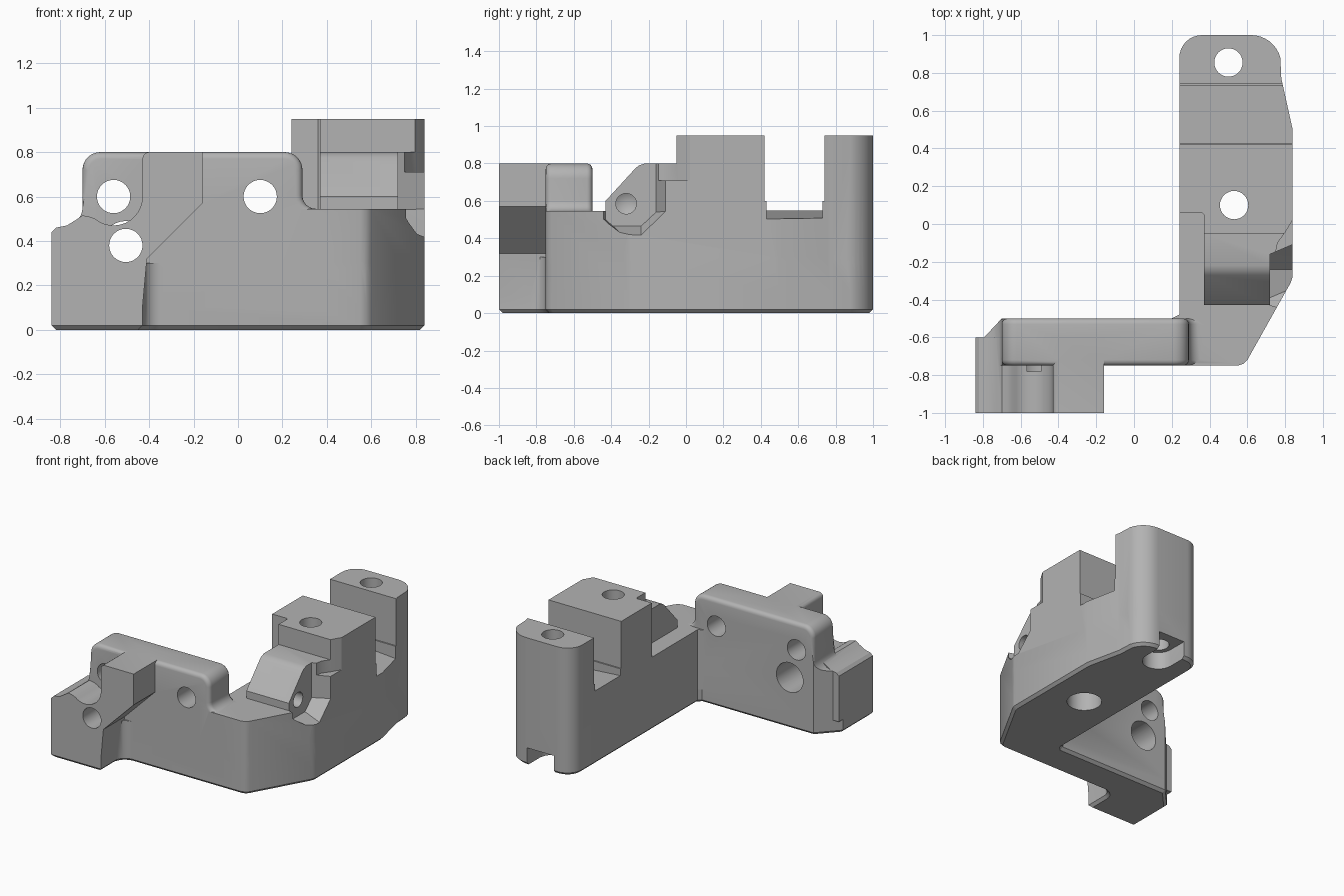
import bpy, bmesh
from math import sin, cos, radians

if "Cube" in bpy.data.objects:
    bpy.data.objects.remove(bpy.data.objects["Cube"], do_unlink=True)

grey = bpy.data.materials.new("plain grey")
grey.use_nodes = True
colour = (0.45, 0.45, 0.45, 1)
grey.diffuse_color = colour
grey.node_tree.nodes["Principled BSDF"].inputs["Base Color"].default_value = colour


def arc(cx, cy, r, start, end, n=8):
    angles = [radians(start + (end - start) * i / n) for i in range(n + 1)]
    return [(cx + r * cos(a), cy + r * sin(a)) for a in angles]


def place(axis, p, d):
    return {"x": (d, p[0], p[1]), "y": (p[0], d, p[1]), "z": (p[0], p[1], d)}[axis]


def finish(name, bm):
    bmesh.ops.recalc_face_normals(bm, faces=bm.faces)
    mesh = bpy.data.meshes.new(name)
    bm.to_mesh(mesh)
    bm.free()
    mesh.materials.append(grey)
    ob = bpy.data.objects.new(name, mesh)
    bpy.context.collection.objects.link(ob)
    return ob


def prism(name, axis, pts, a, b, bevel=None, width=0.02, segments=1):
    """Extrude a 2D outline along an axis; bevel picks edges to soften."""
    bm = bmesh.new()
    low = [bm.verts.new(place(axis, p, a)) for p in pts]
    high = [bm.verts.new(place(axis, p, b)) for p in pts]
    bm.faces.new(low)
    bm.faces.new(high)
    for i in range(len(pts)):
        j = (i + 1) % len(pts)
        bm.faces.new((low[i], low[j], high[j], high[i]))
    bmesh.ops.recalc_face_normals(bm, faces=bm.faces)
    if bevel:
        edges = [e for e in bm.edges if bevel(e.verts[0].co, e.verts[1].co)]
        bmesh.ops.bevel(bm, geom=edges, offset=width, segments=segments,
                        profile=0.5, affect="EDGES", clamp_overlap=False)
    return finish(name, bm)


def hull(name, points):
    bm = bmesh.new()
    verts = [bm.verts.new(p) for p in points]
    bmesh.ops.convex_hull(bm, input=verts)
    return finish(name, bm)


def combine(target, other, operation):
    mod = target.modifiers.new("combine", "BOOLEAN")
    mod.operation = operation
    mod.solver = "EXACT"
    mod.object = other
    bpy.context.view_layer.update()
    graph = bpy.context.evaluated_depsgraph_get()
    mesh = bpy.data.meshes.new_from_object(target.evaluated_get(graph))
    target.modifiers.clear()
    target.data = mesh
    bpy.data.objects.remove(other, do_unlink=True)


def bore(target, axis, x, v, r, a, b):
    combine(target, prism("bore_cutter", axis, arc(x, v, r, 0, 348.75, 31), a, b),
            "DIFFERENCE")


# Foot: L-shaped outline with a chamfered bottom edge
arm_side = ([(0.55, -0.75), (0.58, -0.74), (0.60, -0.72), (0.83, -0.31), (0.84, -0.28),
             (0.84, 0.5), (0.78, 0.77)]
            + arc(0.62, 0.84, 0.16, 15, 90) + arc(0.36, 0.88, 0.12, 90, 180)
            + [(0.24, -0.48)])
foot_outline = ([(-0.84, -1), (-0.43, -1)] + arc(-0.35, -0.83, 0.08, 180, 90, 6)
                + arm_side + [(0.22, -0.5), (-0.70, -0.5), (-0.84, -0.65)])
body = prism("mount_body", "z", foot_outline, 0, 0.3,
             lambda a, b: a.z < 0.001 and b.z < 0.001)

# Arm: plan outline trimmed by its stepped side profile
arm = prism("arm", "z", [(0.2, -0.75)] + arm_side + [(0.2, -0.5)], 0.1, 1.0)
side_profile = [(-0.9, 0.05), (-0.9, 0.545), (-0.43, 0.545), (-0.43, 0.60), (-0.27, 0.775),
                (-0.25, 0.79), (-0.22, 0.80), (-0.05, 0.80), (-0.05, 0.95), (0.42, 0.95),
                (0.42, 0.60), (0.74, 0.60), (0.74, 0.95), (1.1, 0.95), (1.1, 0.05)]
combine(arm, prism("side_profile", "x", side_profile, 0, 1), "INTERSECT")

# Ledge along the inner side of the arm
ledge = [(0.1, -0.6), (0.37, -0.6), (0.37, 0.05), (0.36, 0.06), (0.1, 0.06)]
combine(arm, prism("ledge_cutter", "z", ledge, 0.545, 1.1), "DIFFERENCE")

# Sloping slot floor
floor = [(0.1, 0.56), (0.9, 0.50), (0.9, 0.7), (0.1, 0.7)]
combine(arm, prism("slot_cutter", "y", floor, 0.43, 0.73), "DIFFERENCE")

# Flared clearance around the side screw, and the trimmed corner above it
inner = [(-0.43, 0.9), (-0.43, 0.50), (-0.39, 0.465), (-0.24, 0.465), (-0.16, 0.54),
         (-0.16, 0.9)]
outer = [(-0.47, 0.9), (-0.47, 0.51), (-0.33, 0.41), (-0.24, 0.41), (-0.10, 0.545),
         (-0.10, 0.9)]
combine(arm, hull("clearance_cutter", [place("x", p, 0.72) for p in inner]
                  + [place("x", p, 0.86) for p in outer]), "DIFFERENCE")
corner = [(0.74, -0.2), (0.76, -0.10), (0.80, -0.045), (0.845, 0.03), (0.95, 0.03),
          (0.95, -0.2)]
combine(arm, prism("corner_cutter", "z", corner, 0.71, 1.1), "DIFFERENCE")
ring = arc(-0.32, 0.585, 0.055, 0, 345, 23)
combine(arm, hull("screw_cutter", [place("x", p, d) for p in ring for d in (0.62, 0.8)]
                  + [(0.59, -0.32, 0.585)]), "DIFFERENCE")
combine(body, arm, "UNION")

# Upright plate with rounded top, stepping down at its outer end
plate_profile = ([(-0.84, 0.1), (-0.84, 0.44), (-0.82, 0.46), (-0.77, 0.47)]
                 + arc(-0.78, 0.55, 0.08, -60, 0, 5)
                 + arc(-0.62, 0.72, 0.08, 180, 90) + arc(0.21, 0.72, 0.08, 90, 0)
                 + arc(0.35, 0.605, 0.06, 180, 270, 6) + [(0.35, 0.1)])
plate = prism("plate", "y", plate_profile, -0.75, -0.5,
              lambda a, b: min(a.z, b.z) > 0.545 and abs(a.y - b.y) < 0.001,
              0.03, 4)
combine(plate, prism("plate_corner_cutter", "z",
                     [(-0.896, -0.71), (-0.644, -0.44), (-1, -0.44)], 0, 1), "DIFFERENCE")
combine(body, plate, "UNION")

# Front block with a rounded groove and an overhanging lug
block_profile = ([(-0.84, 0.1), (-0.84, 0.44), (-0.82, 0.46), (-0.77, 0.47),
                  (-0.73, 0.495), (-0.70, 0.515), (-0.67, 0.51)]
                 + arc(-0.56, 0.60, 0.13, 230, 360, 12)
                 + arc(-0.40, 0.77, 0.03, 180, 90, 4)
                 + [(-0.16, 0.80), (-0.16, 0.57), (-0.41, 0.32), (-0.43, 0.1)])
combine(body, prism("front_block", "y", block_profile, -1, -0.6), "UNION")

# Through holes in the plate, one with a counterbore behind
for x, z in ((-0.56, 0.60), (-0.505, 0.38), (0.10, 0.60)):
    bore(body, "y", x, z, 0.075, -1.2, -0.4)
bore(body, "y", -0.505, 0.38, 0.11, -0.78, -0.4)

# Vertical bolt holes with counterbores beneath, the rear one open to the back
for x, y in ((0.53, 0.10), (0.50, 0.855)):
    bore(body, "z", x, y, 0.075, -0.1, 1.2)
bore(body, "z", 0.53, 0.10, 0.12, -0.1, 0.14)
open_pocket = arc(0.50, 0.855, 0.11, 180, 360, 16) + [(0.61, 1.1), (0.39, 1.1)]
combine(body, prism("pocket_cutter", "z", open_pocket, -0.1, 0.13), "DIFFERENCE")

# Smooth rounded areas, keep sharp edges crisp
bpy.ops.object.select_all(action="DESELECT")
body.select_set(True)
bpy.context.view_layer.objects.active = body
bpy.ops.object.shade_smooth_by_angle(angle=radians(30))
